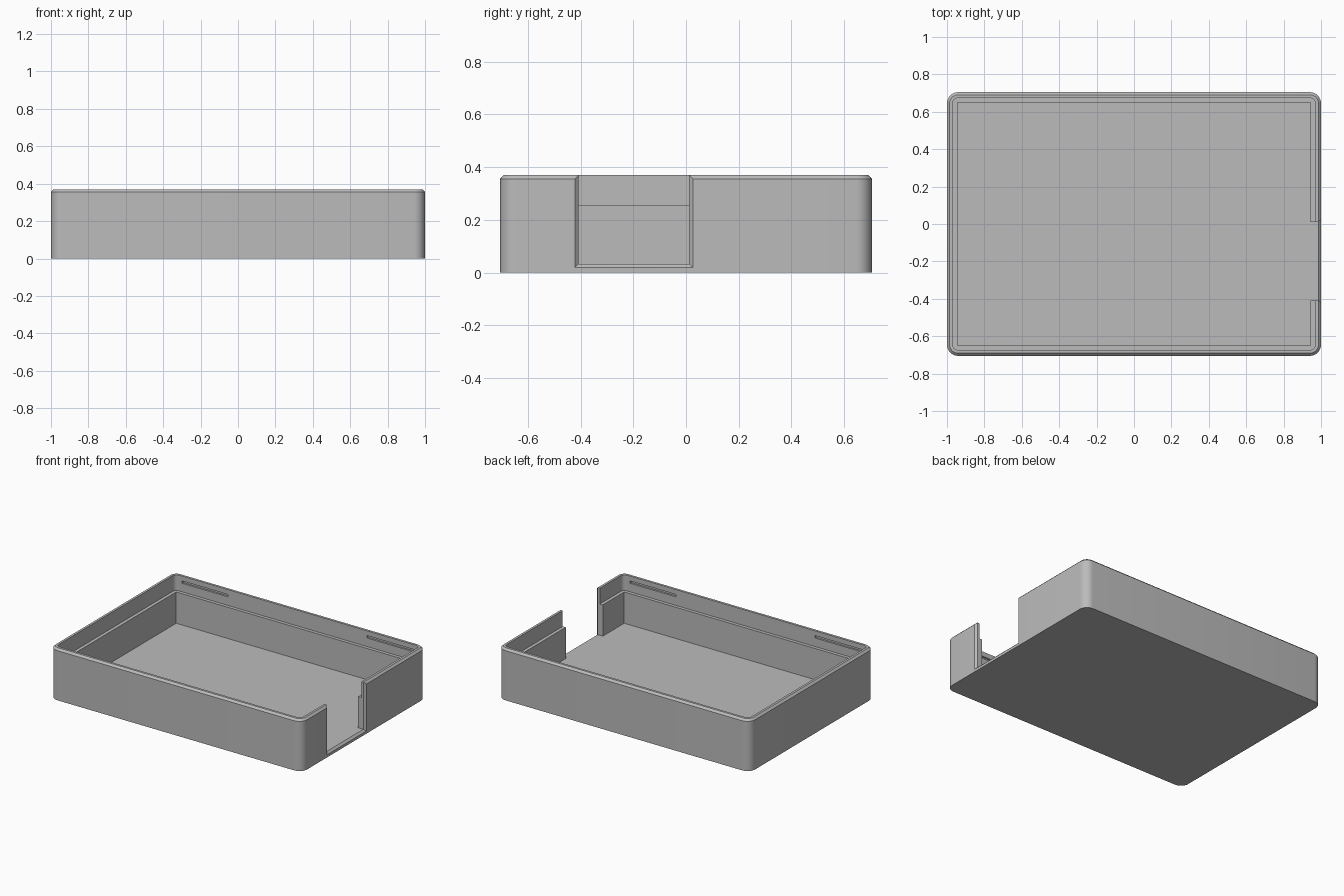
import bpy, bmesh, math

cube = bpy.data.objects.get("Cube")
if cube:
    bpy.data.objects.remove(cube, do_unlink=True)

LENGTH, WIDTH, HEIGHT = 2.0, 1.41, 0.37
CHAMFER, LIP, WALL = 0.014, 0.031, 0.055
FLOOR_Z, LEDGE_Z = 0.033, 0.257
CORNER, STEPS = 0.06, 8

grey = bpy.data.materials.new("plain grey")
grey.use_nodes = True
grey.diffuse_color = (0.5, 0.5, 0.5, 1)
grey.node_tree.nodes["Principled BSDF"].inputs["Base Color"].default_value = grey.diffuse_color


def rounded_rectangle(inset, z):
    """Outline set in from the outer wall; the corner radius shrinks with it."""
    radius = max(CORNER - inset, 0) if inset < WALL else 0
    hx, hy = LENGTH / 2 - inset - radius, WIDTH / 2 - inset - radius
    points = []
    for i, (sx, sy) in enumerate([(1, 1), (-1, 1), (-1, -1), (1, -1)]):
        for k in range(STEPS + 1):
            a = math.pi / 2 * (i + k / STEPS)
            points.append((sx * hx + radius * math.cos(a), sy * hy + radius * math.sin(a), z))
    return points


def loft(name, loops):
    """Closed solid skinned through outlines with equal point counts."""
    bm = bmesh.new()
    rings = [[bm.verts.new(p) for p in loop] for loop in loops]
    for a, b in zip(rings, rings[1:]):
        for i in range(len(a)):
            j = (i + 1) % len(a)
            bm.faces.new((a[i], a[j], b[j], b[i]))
    bm.faces.new(rings[0][::-1])
    bm.faces.new(rings[-1])
    bmesh.ops.remove_doubles(bm, verts=bm.verts, dist=0.0001)
    bmesh.ops.recalc_face_normals(bm, faces=bm.faces)
    mesh = bpy.data.meshes.new(name)
    bm.to_mesh(mesh)
    bm.free()
    mesh.materials.append(grey)
    obj = bpy.data.objects.new(name, mesh)
    bpy.context.collection.objects.link(obj)
    return obj


def side_rectangle(x, y0, y1, z0, z1):
    return [(x, y0, z0), (x, y1, z0), (x, y1, z1), (x, y0, z1)]


def cut(target, cutter):
    cutter.hide_render = True
    bpy.context.view_layer.objects.active = target
    mod = target.modifiers.new("cut", 'BOOLEAN')
    mod.operation, mod.solver, mod.object = 'DIFFERENCE', 'EXACT', cutter
    bpy.ops.object.modifier_apply(modifier=mod.name)
    bpy.data.objects.remove(cutter, do_unlink=True)


# Open tray: outer wall, chamfered rim, thin lip, ledge and floor
tray = loft("tray", [
    rounded_rectangle(0, 0),
    rounded_rectangle(0, HEIGHT - CHAMFER),
    rounded_rectangle(CHAMFER, HEIGHT),
    rounded_rectangle(LIP, HEIGHT),
    rounded_rectangle(LIP, LEDGE_Z),
    rounded_rectangle(WALL, LEDGE_Z),
    rounded_rectangle(WALL, FLOOR_Z),
])

# Side opening, flared at the outer face
sections = []
for x, flare in [(0.9, 0), (1 - CHAMFER, 0), (1 + CHAMFER, 2 * CHAMFER)]:
    sections.append(side_rectangle(x, -0.408 - flare, 0.012 + flare, FLOOR_Z - flare, 0.5))
cut(tray, loft("opening_cutter", sections))

# Snap slots inside the lip of the front and back walls
inner_y = WIDTH / 2 - LIP
for sx in (-1, 1):
    for sy in (-1, 1):
        slot = [side_rectangle(sx * x, sy * (inner_y - 0.02), sy * (inner_y + 0.013), 0.318, 0.335)
                for x in (0.55, 0.915)]
        cut(tray, loft("slot_cutter", slot))

# Smooth rounded corners, crisp edges elsewhere
bpy.ops.object.select_all(action='DESELECT')
tray.select_set(True)
bpy.context.view_layer.objects.active = tray
bpy.ops.object.shade_smooth_by_angle(angle=math.radians(30))
